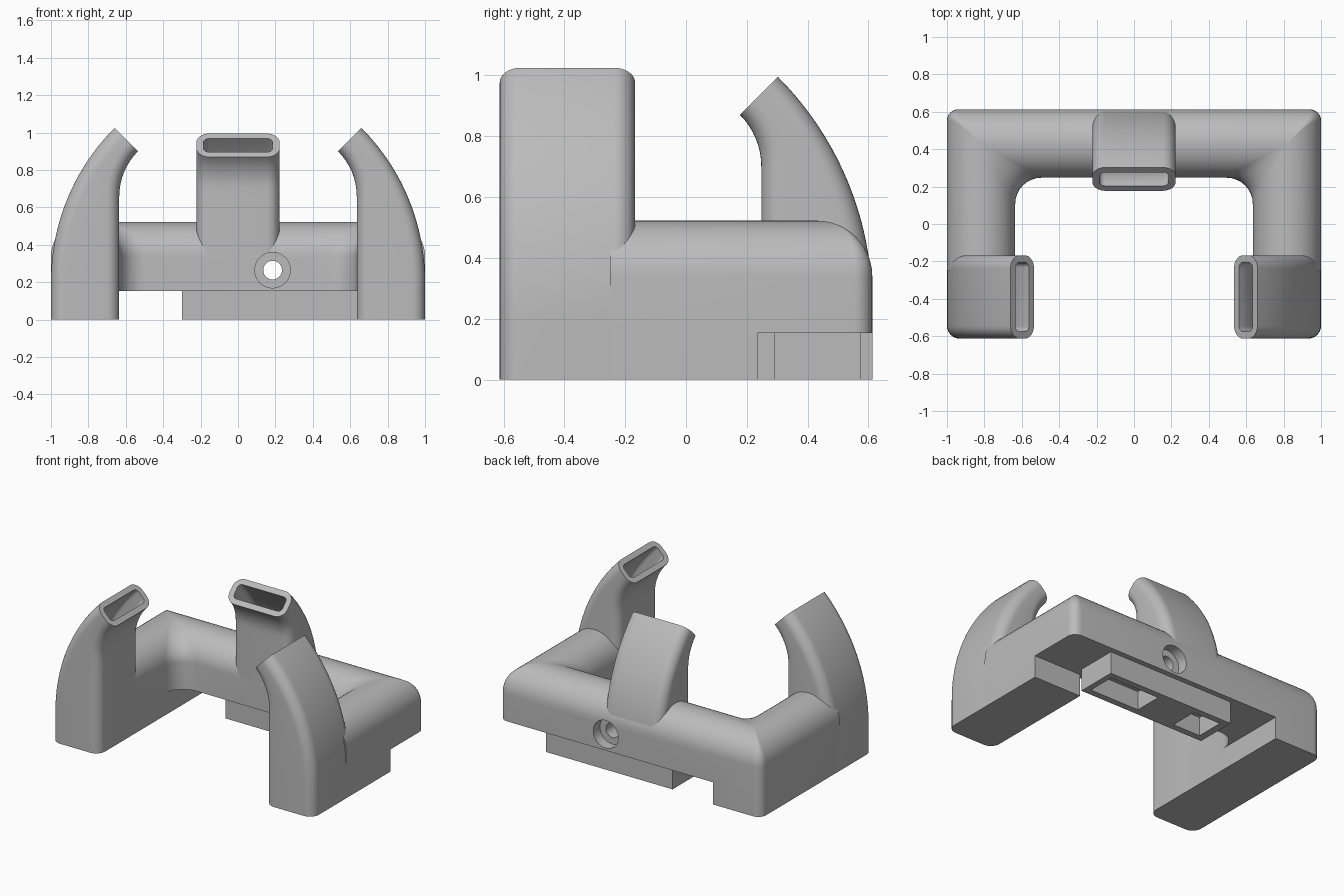
import bpy, bmesh, math
from mathutils import Vector, Matrix

if "Cube" in bpy.data.objects:
    bpy.data.objects.remove(bpy.data.objects["Cube"], do_unlink=True)

GREY = (0.5, 0.5, 0.5, 1)
mat = bpy.data.materials.new("plain grey")
mat.use_nodes = True
mat.diffuse_color = GREY
mat.node_tree.nodes["Principled BSDF"].inputs["Base Color"].default_value = GREY

DEPTH = 0.365            # thickness of the bars
HALF = DEPTH / 2
BACK = 0.6125            # rear face
WIDTH = 0.445            # width of the hooks
Q = math.pi / 4


def loft(name, rings):
    """Closed rings of equal size skinned into a capped solid."""
    bm = bmesh.new()
    rows = [[bm.verts.new(p) for p in ring] for ring in rings]
    n = len(rows[0])
    for a, b in zip(rows, rows[1:]):
        for i in range(n):
            j = (i + 1) % n
            bm.faces.new((a[i], a[j], b[j], b[i]))
    bm.faces.new(rows[0])
    bm.faces.new(rows[-1])
    bmesh.ops.recalc_face_normals(bm, faces=bm.faces)
    me = bpy.data.meshes.new(name)
    bm.to_mesh(me)
    bm.free()
    me.materials.append(mat)
    ob = bpy.data.objects.new(name, me)
    bpy.context.collection.objects.link(ob)
    return ob


def box(name, x0, x1, y0, y1, z0, z1):
    return loft(name, [[(x0, y0, z), (x1, y0, z), (x1, y1, z), (x0, y1, z)] for z in (z0, z1)])


def drill(radius, y0, y1):
    angles = [math.tau * i / 48 for i in range(48)]
    return loft("drill", [[(0.185 + radius * math.cos(a), y, 0.265 + radius * math.sin(a))
                           for a in angles] for y in (y0, y1)])


def cut(ob, cutters):
    bpy.context.view_layer.objects.active = ob
    for c in cutters:
        c.hide_render = True
        mod = ob.modifiers.new("cut", 'BOOLEAN')
        mod.operation, mod.solver, mod.object = 'DIFFERENCE', 'EXACT', c
        bpy.ops.object.modifier_apply(modifier=mod.name)
        bpy.data.objects.remove(c, do_unlink=True)


def smooth(ob):
    bpy.ops.object.select_all(action='DESELECT')
    ob.select_set(True)
    bpy.context.view_layer.objects.active = ob
    bpy.ops.object.shade_smooth_by_angle(angle=math.radians(30))


def bolt_cutters():
    return [drill(0.05, 0.1, 0.7), drill(0.095, 0.1, 0.32), drill(0.095, 0.54, 0.7)]


# U-shaped frame: round-topped section swept along the plan
section = [(HALF, 0)]
section += [(HALF * math.cos(a), 0.34 + HALF * math.sin(a))
            for a in (math.pi * i / 24 for i in range(25))]
section += [(-HALF, 0)]


def plan(d):
    """Half of the plan path at offset d, from the arm end to the middle."""
    x, y = 1 - HALF + d, BACK - HALF + d
    k = d / HALF
    r = max(0.003, 0.06 * k ** 3 if k > 0 else -0.14 * k)
    arc = [(x - r + r * math.cos(a), y - r + r * math.sin(a))
           for a in (math.pi / 2 * i / 8 for i in range(9))]
    half = [(x, -0.25)] + arc
    return half + [(-px, py) for px, py in reversed(half)]


paths = [(plan(d), z) for d, z in section]
frame = loft("frame", [[(*p[i], z) for p, z in paths] for i in range(len(paths[0][0]))])
cut(frame, [box("rear_notch", -0.635, 1.1, 0.235, 0.8, -0.1, 0.153),
            box("inner_notch", -0.635, 0.635, 0, 0.5, -0.1, 0.153)] + bolt_cutters())
smooth(frame)

# Mounting block under the rear bar, with two pockets
block = box("mounting_block", -0.3, 0.67, 0.29, 0.575, 0, 0.16)
cut(block, [box("pocket", x0, x1, 0.335, 0.53, -0.1, 0.13)
            for x0, x1 in ((-0.25, -0.04), (0.25, 0.63))])


def hook(name, end_u, end_z, place, foot):
    """Tapering hook that leans inward, with a slot in its end."""
    ro = end_u / (1 - math.cos(Q))
    zo = end_z - ro * math.sin(Q)
    ri = (end_u + 0.125 - DEPTH) / (1 - math.cos(Q))
    zi = end_z - 0.125 - ri * math.sin(Q)

    def ring(t, wall=0, radius=0.068, shift=0, floor=None):
        a = Q * t
        outer = Vector((ro * (1 - math.cos(a)), 0, zo + ro * math.sin(a)))
        if t < 0.6:
            inner = Vector((DEPTH, 0, zo + (zi - zo) * t / 0.6))
        else:
            b = Q * (t - 0.6) / 0.4
            inner = Vector((DEPTH + ri * (1 - math.cos(b)), 0, zi + ri * math.sin(b)))
        if floor is not None:
            outer.z = inner.z = floor
        mid, axis = (outer + inner) / 2, (inner - outer).normalized()
        ha = (inner - outer).length / 2 - wall - radius
        hv = WIDTH / 2 - wall - radius
        pts = []
        for q, (sa, sv) in enumerate(((1, 1), (-1, 1), (-1, -1), (1, -1))):
            for i in range(9):
                c = (q + i / 8) * math.pi / 2
                p = mid + axis * (sa * ha + radius * math.cos(c))
                p.y = sv * hv + radius * math.sin(c)
                pts.append(place @ (p + Vector((shift, 0, shift))))
        return pts

    rings = [ring(0, floor=0)] if foot else []
    ob = loft(name, rings + [ring(i / 20) for i in range(21)])
    slot = [ring(0.6 + i / 20, 0.038, 0.028) for i in range(9)]
    cut(ob, [loft("slot", slot + [ring(1, 0.038, 0.028, 0.04)])])
    return ob


# Two hooks on the arm ends and one on the rear bar
for name, x, turn in (("left_hook", 1, math.pi), ("right_hook", -1, 0)):
    place = Matrix.Translation((x, -0.39, 0)) @ Matrix.Rotation(turn, 4, 'Z')
    smooth(hook(name, 0.34, 1.025, place, True))

place = Matrix.Translation((0, BACK, 0)) @ Matrix.Rotation(-math.pi / 2, 4, 'Z')
rear = hook("rear_hook", 0.31, 0.995, place, False)
cut(rear, bolt_cutters())
smooth(rear)
